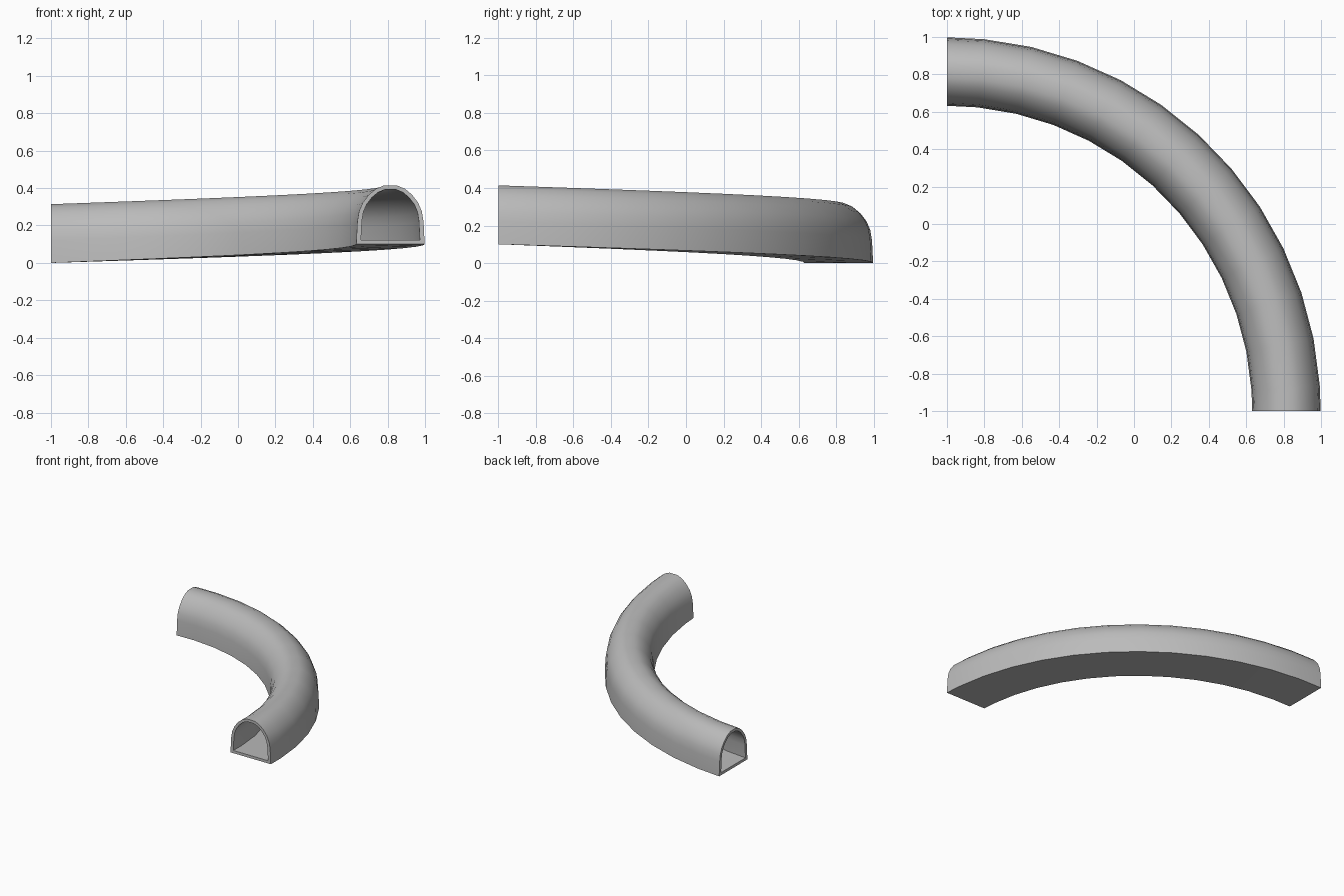
import bpy, bmesh
from math import sin, cos, radians

cube = bpy.data.objects.get("Cube")
if cube:
    bpy.data.objects.remove(cube, do_unlink=True)

# Plain grey material
grey = bpy.data.materials.new("plain_grey")
grey.use_nodes = True
colour = (0.5, 0.5, 0.5, 1)
grey.diffuse_color = colour
grey.node_tree.nodes["Principled BSDF"].inputs["Base Color"].default_value = colour

# Arched cross-section: half profile mirrored, then a smaller one for the bore
half = [(0.183, 0), (0.177, 0.12), (0.168, 0.175), (0.148, 0.222),
        (0.115, 0.265), (0.078, 0.296), (0.035, 0.314)]
outer = half + [(-u, h) for u, h in reversed(half)]
inner = [(u * 0.86, 0.022 + h * 0.86) for u, h in outer]

# Quarter-turn path rising gently towards the front end
RADIUS, RISE = 1.815, 0.1
angles = [0] + [5.8 + 7.3 * i for i in range(12)] + [90]


def ring(bm, profile, degrees):
    a = radians(degrees)
    lift = RISE * degrees / 90
    return [bm.verts.new((-1 + (RADIUS + u) * sin(a), -1 + (RADIUS + u) * cos(a), h + lift))
            for u, h in profile]


def bridge(bm, first, second):
    n = len(first)
    for i in range(n):
        j = (i + 1) % n
        bm.faces.new((first[i], first[j], second[j], second[i]))


# Hollow tunnel: outer shell, bore and the two end rims
bm = bmesh.new()
shell = [ring(bm, outer, a) for a in angles]
bore = [ring(bm, inner, a) for a in angles]
for rings in (shell, bore):
    for first, second in zip(rings, rings[1:]):
        bridge(bm, first, second)
for end in (0, -1):
    bridge(bm, shell[end], bore[end])
bmesh.ops.recalc_face_normals(bm, faces=bm.faces)

mesh = bpy.data.meshes.new("curved_tunnel")
bm.to_mesh(mesh)
bm.free()
mesh.materials.append(grey)
tunnel = bpy.data.objects.new("curved_tunnel", mesh)
bpy.context.collection.objects.link(tunnel)

# Smooth along the arch, crisp at the floor and rims
bpy.ops.object.select_all(action="DESELECT")
tunnel.select_set(True)
bpy.context.view_layer.objects.active = tunnel
bpy.ops.object.shade_smooth_by_angle(angle=radians(40))
